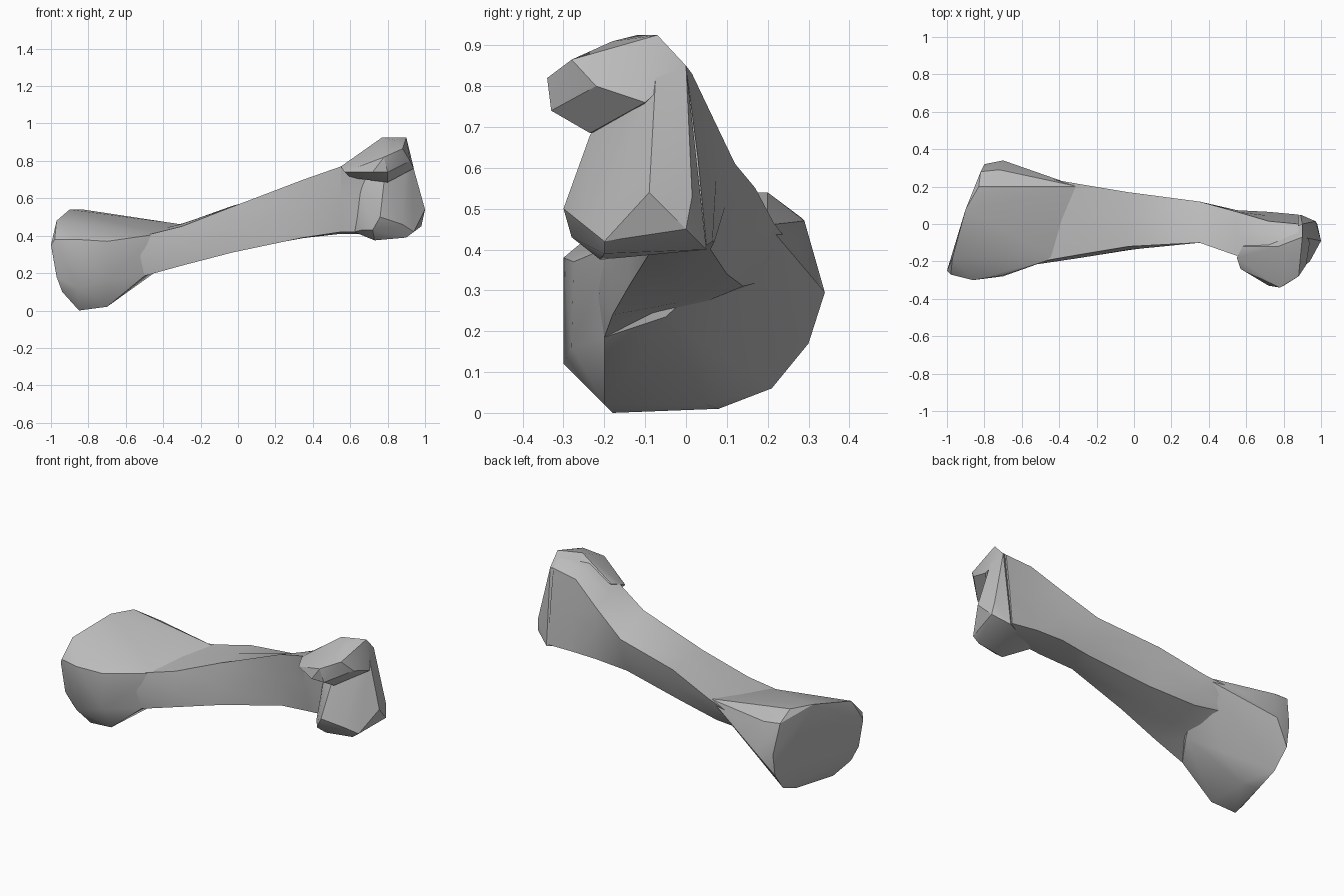
import bpy
import bmesh
import math
from mathutils import Vector

cube = bpy.data.objects.get("Cube")
if cube:
    bpy.data.objects.remove(cube, do_unlink=True)


def make_material(name, rgb):
    mat = bpy.data.materials.new(name)
    mat.use_nodes = True
    mat.diffuse_color = (*rgb, 1)
    mat.node_tree.nodes["Principled BSDF"].inputs["Base Color"].default_value = (*rgb, 1)
    return mat


bone_grey = make_material("bone grey", (0.5, 0.5, 0.5))


def finish(bm, name, angle):
    """Turn a bmesh into a shaded object in the scene."""
    bmesh.ops.recalc_face_normals(bm, faces=bm.faces[:])
    mesh = bpy.data.meshes.new(name)
    bm.to_mesh(mesh)
    bm.free()
    mesh.materials.append(bone_grey)
    obj = bpy.data.objects.new(name, mesh)
    bpy.context.scene.collection.objects.link(obj)
    bpy.ops.object.select_all(action="DESELECT")
    obj.select_set(True)
    bpy.context.view_layer.objects.active = obj
    bpy.ops.object.shade_smooth_by_angle(angle=math.radians(angle))
    return obj


def hull(name, points, angle=30):
    """Faceted lump wrapped tightly around a few landmark points."""
    bm = bmesh.new()
    for point in points:
        bm.verts.new(point)
    result = bmesh.ops.convex_hull(bm, input=bm.verts[:])
    loose = {g for g in result["geom_interior"] + result["geom_unused"]
             if isinstance(g, bmesh.types.BMVert)}
    bmesh.ops.delete(bm, geom=list(loose), context="VERTS")
    return finish(bm, name, angle)


def loft(name, sections, bulge=0.06, angle=30):
    """Skin four-cornered sections, each side slightly bowed outward."""
    bm = bmesh.new()
    rings = []
    for x, *corners in sections:
        corners = [Vector((x, y, z)) for y, z in corners]
        centre = sum(corners, Vector()) / len(corners)
        ring = []
        for i, corner in enumerate(corners):
            middle = (corner + corners[(i + 1) % len(corners)]) / 2
            ring.append(bm.verts.new(corner))
            ring.append(bm.verts.new(middle + (middle - centre) * bulge))
        rings.append(ring)
    count = len(rings[0])
    for a, b in zip(rings, rings[1:]):
        for i in range(count):
            j = (i + 1) % count
            bm.faces.new((a[i], a[j], b[j], b[i]))
    bm.faces.new(rings[0])
    bm.faces.new(rings[-1])
    bmesh.ops.triangulate(bm, faces=bm.faces[:])
    return finish(bm, name, angle)


# Shaft: corners run front bottom, front top, back top, back bottom
loft("shaft", [
    (-.6, (-.2, .17), (-.22, .38), (.25, .42), (.2, .29)),
    (-.5, (-.2, .185), (-.2, .4), (.25, .42), (.18, .32)),
    (-.3, (-.18, .24), (-.165, .45), (.215, .465), (.14, .31)),
    (-.03, (-.14, .31), (-.12, .555), (.17, .55), (.1, .34)),
    (.35, (-.09, .39), (-.1, .7), (.12, .61), (.06, .4)),
    (.55, (-.12, .42), (-.17, .77), (.065, .725), (.07, .42)),
    (.72, (-.1, .42), (-.12, .88), (.015, .83), (.065, .42)),
    (.88, (-.1, .41), (-.1, .91), (0, .85), (.05, .41)),
])

# Wide lower joint: flat oval end face, the rim, then the taper into the shaft
end_face = [
    (-.98, -.27, .38), (-.97, -.18, .48), (-1, -.25, .35), (-.97, -.25, .18),
    (-.94, -.22, .1), (-.85, -.18, 0), (-.79, .08, .01), (-.79, .21, .06),
    (-.8, .3, .17), (-.8, .32, .3), (-.82, .28, .48), (-.83, .2, .54),
    (-.9, .08, .54),
]
rim = [
    (-.86, -.3, .38), (-.86, -.3, .12), (-.7, -.28, .16), (-.7, -.275, .37),
    (-.7, -.2, .02), (-.7, .05, .02), (-.7, .34, .295), (-.72, .29, .47),
    (-.72, .2, .49),
]
taper = [
    (-.5, -.2, .185), (-.42, -.18, .41), (-.55, .07, .15), (-.4, -.05, .235),
    (-.5, .26, .42), (-.3, .2, .46),
]
hull("lower_joint", end_face + rim + taper)

# Upper joint: end block with a rounded front knob
hull("upper_joint_knob", [
    (.73, -.21, .375), (.66, -.2, .43), (.9, -.2, .39), (.94, -.2, .42),
    (.98, 0, .45), (.72, -.28, .43), (.76, -.3, .5), (.88, -.25, .46),
    (.8, -.245, .61), (.78, -.235, .68), (.62, -.1, .42), (.65, -.1, .7),
    (1, -.09, .54), (.97, .015, .53), (.89, .05, .4), (.9, 0, .85),
    (.9, -.07, .9), (.93, -.09, .76),
])

# Overhanging lobe above the knob
hull("upper_joint_lobe", [
    (.9, -.07, .925), (.77, -.12, .925), (.9, 0, .85), (.58, -.12, .79),
    (.84, -.18, .91), (.88, -.28, .865), (.78, -.34, .82), (.72, -.33, .74),
    (.8, -.33, .74), (.57, -.24, .74), (.55, -.18, .77), (.92, -.22, .8),
    (.8, -.235, .685), (.6, -.12, .71), (.94, -.1, .76),
])
